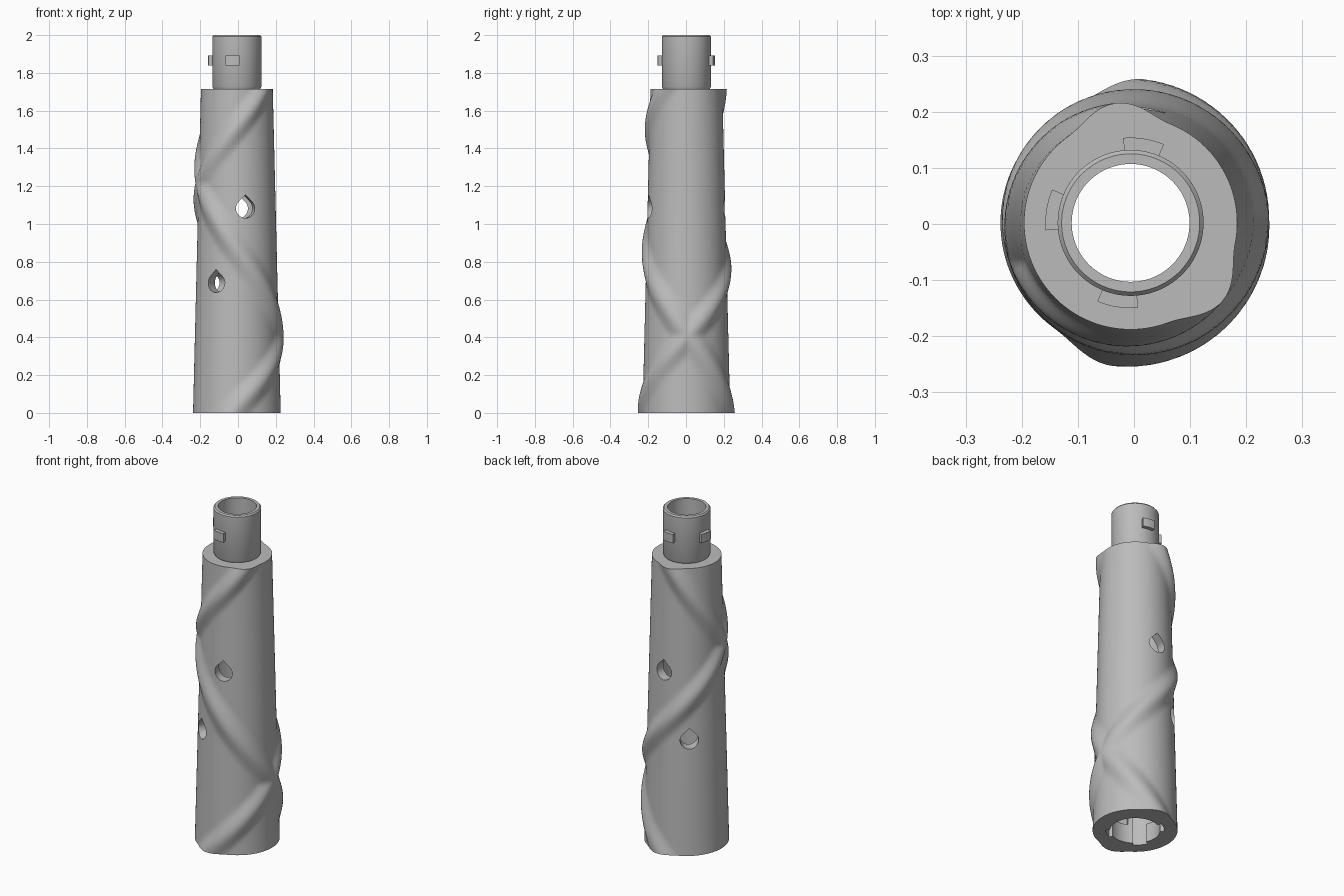
import bpy, bmesh
from math import sin, cos, pi, radians, degrees
from mathutils import Matrix, Vector

if "Cube" in bpy.data.objects:
    bpy.data.objects.remove(bpy.data.objects["Cube"])

CENTRE = Vector((-0.006, 0.002, 0))
BODY_TOP = 1.715
SEGMENTS = 144
ROWS = 96

grey = bpy.data.materials.new("light_grey")
grey.use_nodes = True
grey.diffuse_color = (0.5, 0.5, 0.5, 1)
grey.node_tree.nodes["Principled BSDF"].inputs["Base Color"].default_value = (0.5, 0.5, 0.5, 1)


def make_object(name, bm):
    bmesh.ops.recalc_face_normals(bm, faces=bm.faces)
    mesh = bpy.data.meshes.new(name)
    bm.to_mesh(mesh)
    bm.free()
    mesh.materials.append(grey)
    obj = bpy.data.objects.new(name, mesh)
    obj.location = CENTRE
    bpy.context.scene.collection.objects.link(obj)
    return obj


def bump(angle, crest):
    # soft rib cross-section around one helix
    off = abs((angle - crest + 180) % 360 - 180)
    return 0.025 * cos(off / 29 * pi / 2) ** 2 if off < 29 else 0


def body_radius(angle, z):
    taper = 0.232 - 0.042 * z / BODY_TOP
    return taper + max(bump(angle, -97 + 243 * z), bump(angle, 85 - 203 * z))


def sector(name, middle, half, r_in, r_out, z0, z1, steps=12):
    # curved block between two radii
    bm = bmesh.new()
    angles = [radians(middle - half + 2 * half * i / steps) for i in range(steps + 1)]
    outline = [(r_out, a) for a in angles] + [(r_in, a) for a in reversed(angles)]
    base = bm.faces.new([bm.verts.new((r * cos(a), r * sin(a), z0)) for r, a in outline])
    new = bmesh.ops.extrude_face_region(bm, geom=[base])["geom"]
    moved = [v for v in new if isinstance(v, bmesh.types.BMVert)]
    bmesh.ops.translate(bm, verts=moved, vec=(0, 0, z1 - z0))
    return make_object(name, bm)


def teardrop(name, angle, z, r=0.051):
    # radial prism: round below, pointed above
    bm = bmesh.new()
    arc = [radians(135 + 270 * i / 28) for i in range(29)]
    points = [(r * cos(a), r * sin(a)) for a in arc] + [(0, r * 1.414)]
    base = bm.faces.new([bm.verts.new((0.1, x, y)) for x, y in points])
    new = bmesh.ops.extrude_face_region(bm, geom=[base])["geom"]
    moved = [v for v in new if isinstance(v, bmesh.types.BMVert)]
    bmesh.ops.translate(bm, verts=moved, vec=(0.2, 0, 0))
    turn = Matrix.Translation((0, 0, z)) @ Matrix.Rotation(radians(angle), 4, "Z")
    bmesh.ops.transform(bm, matrix=turn, verts=bm.verts)
    return make_object(name, bm)


# Hollow handle: ribbed outside, neck, and stepped bore as one closed skin
bm = bmesh.new()
angles = [360 * i / SEGMENTS for i in range(SEGMENTS)]


def ring(radius_at, z):
    return [bm.verts.new((radius_at(a) * cos(radians(a)), radius_at(a) * sin(radians(a)), z))
            for a in angles]


rings = []
for k in range(ROWS + 1):
    height = BODY_TOP * k / ROWS
    rings.append(ring(lambda a: body_radius(a, height), height))
profile = [(0.124, BODY_TOP), (0.13, 1.727), (0.13, 1.992), (0.123, 2.0),
           (0.105, 2.0), (0.105, 1.6), (0.15, 1.54), (0.15, 0.46),
           (0.105, 0.46), (0.105, 0.3), (0.137, 0.3), (0.137, 0)]
for radius, height in profile:
    rings.append(ring(lambda a: radius, height))
for lower, upper in zip(rings, rings[1:] + rings[:1]):
    for i in range(SEGMENTS):
        j = (i + 1) % SEGMENTS
        bm.faces.new((lower[i], lower[j], upper[j], upper[i]))
handle = make_object("ribbed_handle", bm)

# Teardrop holes and angled locking slots
cutters = [teardrop("hole_cutter", a, z)
           for a, z in [(-77, 1.082), (87, 1.082), (-121, 0.688), (129, 0.688)]]
tab_angles = (81, 171, 261)
for a in tab_angles:
    cutters.append(sector("slot_cutter", a + 48, 15.3, 0.12, 0.159, -0.05, 0.183))
    cutters.append(sector("slot_cutter", a + 24, 38.7, 0.12, 0.158, 0.113, 0.181, 30))
for cutter in cutters:
    cutter.hide_render = True
    cut = handle.modifiers.new("cut", "BOOLEAN")
    cut.operation = "DIFFERENCE"
    cut.solver = "EXACT"
    cut.object = cutter

# Bake the cuts and discard the cutters
bpy.context.view_layer.update()
graph = bpy.context.evaluated_depsgraph_get()
cut_mesh = bpy.data.meshes.new_from_object(handle.evaluated_get(graph))
handle.modifiers.clear()
handle.data = cut_mesh
for cutter in cutters:
    bpy.data.objects.remove(cutter)

# Locking tabs on the neck
tabs = [sector("locking_tab", a, 14, 0.125, 0.152, 1.84, 1.893) for a in tab_angles]

# Smooth curves, sharp edges
bpy.ops.object.select_all(action="DESELECT")
for obj in [handle] + tabs:
    obj.select_set(True)
bpy.context.view_layer.objects.active = handle
bpy.ops.object.shade_smooth_by_angle(angle=radians(35))
